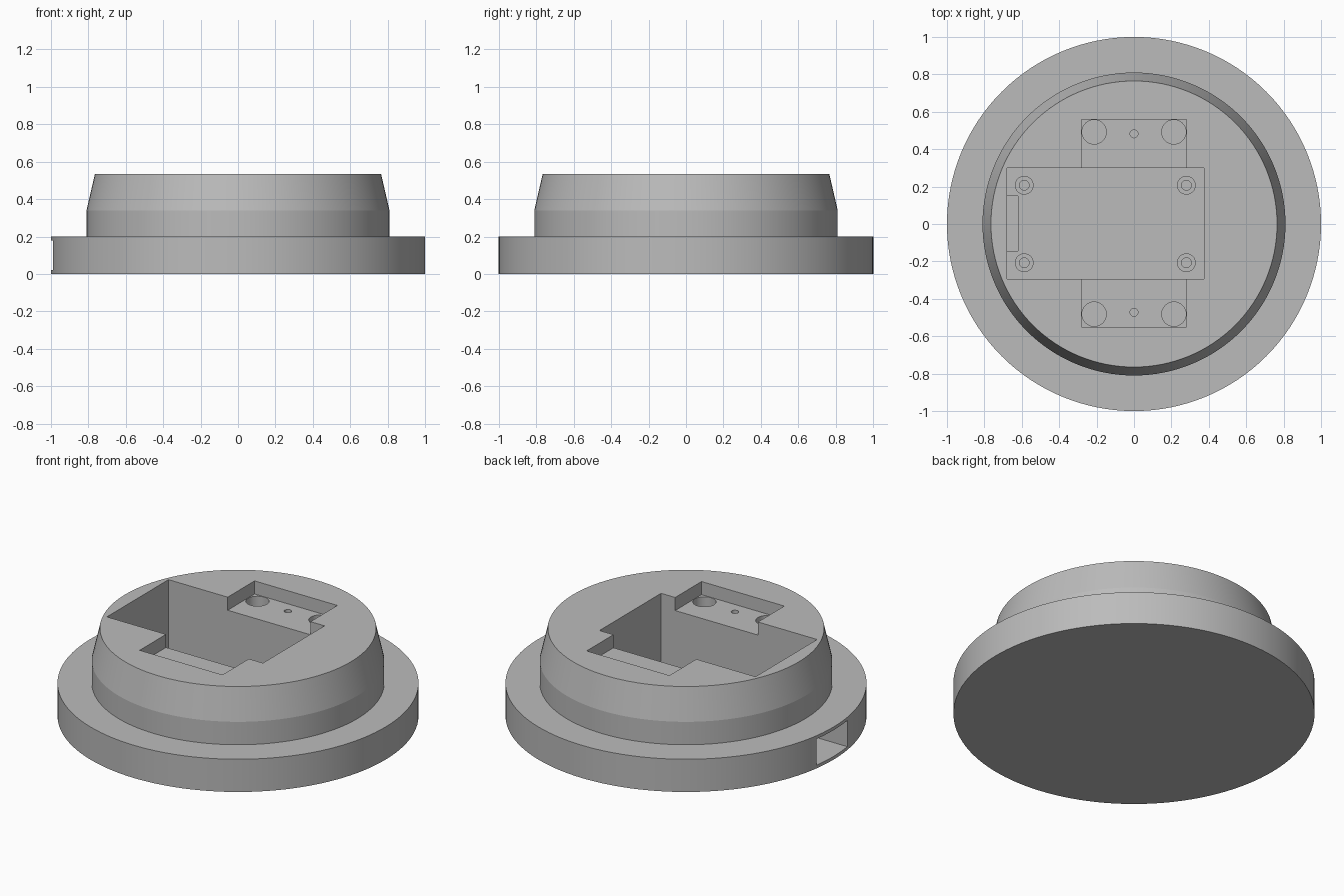
import bpy, bmesh, math
from mathutils import Matrix

if "Cube" in bpy.data.objects:
    bpy.data.objects.remove(bpy.data.objects["Cube"], do_unlink=True)

GREY = (0.5, 0.5, 0.5, 1.0)
grey = bpy.data.materials.new("plain grey")
grey.use_nodes = True
grey.diffuse_color = GREY
grey.node_tree.nodes["Principled BSDF"].inputs["Base Color"].default_value = GREY


def make_object(name, bm):
    bmesh.ops.recalc_face_normals(bm, faces=bm.faces)
    mesh = bpy.data.meshes.new(name)
    bm.to_mesh(mesh)
    bm.free()
    mesh.materials.append(grey)
    obj = bpy.data.objects.new(name, mesh)
    bpy.context.collection.objects.link(obj)
    return obj


def activate(obj):
    bpy.ops.object.select_all(action="DESELECT")
    obj.select_set(True)
    bpy.context.view_layer.objects.active = obj


def lathe(name, profile, steps, centre=(0, 0)):
    """Turn a (radius, height) profile about a vertical axis."""
    bm = bmesh.new()
    verts = [bm.verts.new((r, 0, z)) for r, z in profile]
    edges = [bm.edges.new(pair) for pair in zip(verts, verts[1:])]
    bmesh.ops.spin(bm, geom=verts + edges, cent=(0, 0, 0), axis=(0, 0, 1),
                   angle=math.tau, steps=steps, use_duplicate=False)
    bmesh.ops.remove_doubles(bm, verts=bm.verts, dist=1e-4)
    # Merge the fans on the axis into single flat caps
    fans = [v for v in bm.verts if math.hypot(v.co.x, v.co.y) < 1e-4]
    bmesh.ops.dissolve_verts(bm, verts=fans)
    bmesh.ops.translate(bm, verts=bm.verts, vec=(*centre, 0))
    return make_object(name, bm)


def box(name, x, y, z):
    """Box from three (low, high) ranges."""
    bm = bmesh.new()
    mid = [(a + b) / 2 for a, b in (x, y, z)]
    size = [b - a for a, b in (x, y, z)]
    bmesh.ops.create_cube(bm, size=1, matrix=Matrix.Translation(mid) @ Matrix.Diagonal((*size, 1)))
    return make_object(name, bm)


def drill(name, centre, radius, low, high):
    return lathe(name, [(0, low), (radius, low), (radius, high), (0, high)], 32, centre)


def cut(target, cutter):
    """Subtract the cutter, then throw it away."""
    mod = target.modifiers.new("cut", "BOOLEAN")
    mod.operation = "DIFFERENCE"
    mod.solver = "EXACT"
    mod.object = cutter
    activate(target)
    bpy.ops.object.modifier_apply(modifier=mod.name)
    bpy.data.objects.remove(cutter, do_unlink=True)


TOP, FLOOR, LEDGE = 0.535, 0.08, 0.455

# Flanged round housing with a tapered upper rim
body = lathe("housing", [(0, 0), (1, 0), (1, 0.2), (0.81, 0.2), (0.81, 0.34),
                         (0.765, TOP), (0, TOP)], 128)

# Deep central pocket, and the shallow recess crossing it front to back
cut(body, box("pocket_cutter", (-0.68, 0.375), (-0.295, 0.3), (FLOOR, 0.7)))
cut(body, box("recess_cutter", (-0.28, 0.28), (-0.55, 0.56), (LEDGE, 0.7)))

# Cable duct from the pocket out through the flange
cut(body, box("duct_cutter", (-1.2, -0.62), (-0.145, 0.15), (0.02, 0.18)))

# Round sockets and small pilot holes in the two ledges
for side in (-1, 1):
    for x in (-0.213, 0.213):
        cut(body, drill("socket_cutter", (x, side * 0.487 + 0.005), 0.065, LEDGE - 0.1, LEDGE + 0.03))
    cut(body, drill("pilot_cutter", (0, side * 0.477 + 0.005), 0.021, LEDGE - 0.1, LEDGE + 0.03))

# Hollow mounting posts on the pocket floor
posts = []
for x in (-0.587, 0.28):
    for side in (-1, 1):
        posts.append(lathe("mounting_post", [(0.05, FLOOR - 0.005), (0.05, FLOOR + 0.04),
                                             (0.026, FLOOR + 0.04), (0.026, FLOOR + 0.001),
                                             (0, FLOOR + 0.001)], 32, (x, side * 0.207)))

for obj in [body] + posts:
    activate(obj)
    bpy.ops.object.shade_smooth_by_angle(angle=math.radians(12))
